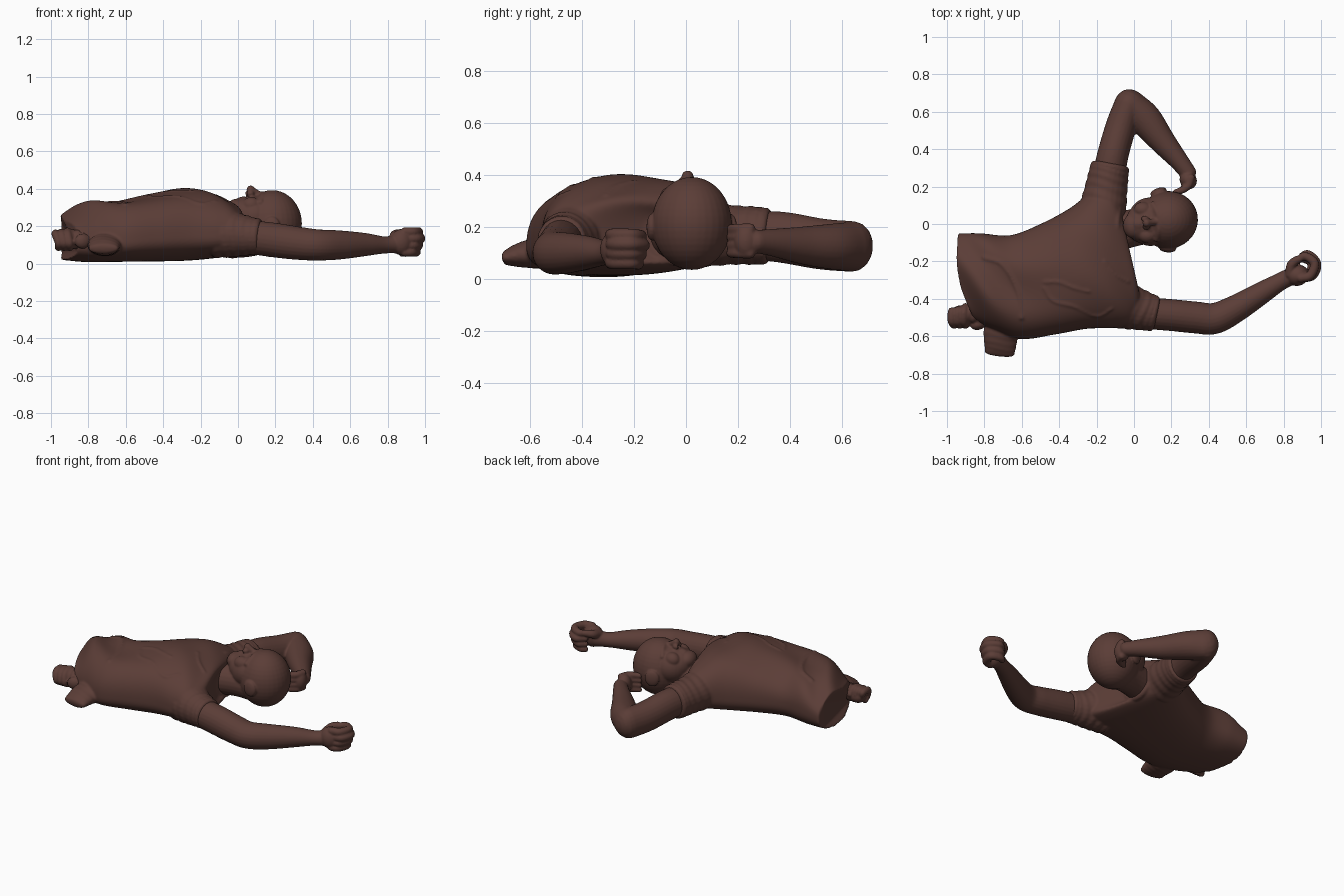
import bpy, bmesh, math
from mathutils import Vector, Matrix
from mathutils.bvhtree import BVHTree

brown = bpy.data.materials.new("dark brown")
brown.diffuse_color = (0.105, 0.047, 0.038, 1)


def spline(pts, n):
    """Catmull-Rom samples through rows of numbers."""
    P = [Vector(p) for p in pts]
    P = [2 * P[0] - P[1]] + P + [2 * P[-1] - P[-2]]
    out = []
    for i in range(1, len(P) - 2):
        a, b, c, d = P[i - 1:i + 3]
        for k in range(n):
            t = k / n
            out.append(0.5 * (2 * b + (c - a) * t + (2 * a - 5 * b + 4 * c - d) * t * t
                              + (3 * b - a - 3 * c + d) * t ** 3))
    return out + [P[-2]]


def loft(bm, rings):
    rows = [[bm.verts.new(p) for p in r] for r in rings]
    n = len(rows[0])
    faces = [bm.faces.new((a[i], a[(i + 1) % n], b[(i + 1) % n], b[i]))
             for a, b in zip(rows, rows[1:]) for i in range(n)]
    faces += [bm.faces.new(rows[0][::-1]), bm.faces.new(rows[-1])]
    bmesh.ops.recalc_face_normals(bm, faces=faces)


def tube(bm, pts, ref=(0, 0, 1), wrinkle=0.0, n=8, sides=24, cap=0.8):
    """Round-ended limb; rows are x, y, z, side radius, up radius."""
    S = spline([p if len(p) == 5 else (*p, p[3]) for p in pts], n)
    C = [Vector(s[:3]) for s in S]
    rings = []

    def ring(i, push, scale):
        t = (C[min(i + 1, len(C) - 1)] - C[max(i - 1, 0)]).normalized()
        side = t.cross(Vector(ref)).normalized()
        up = side.cross(t)
        r = []
        for k in range(sides):
            a = 2 * math.pi * k / sides
            w = 1 + wrinkle * math.sin(i * 1.5 + 1.5 * math.sin(a * 2))
            r.append(C[i] + t * push * S[i][3] + (side * math.cos(a) * S[i][3]
                     + up * math.sin(a) * S[i][4]) * scale * w)
        rings.append(r)

    angles = [math.radians(d) for d in (85, 65, 45, 22)]
    for a in angles:
        ring(0, -cap * math.sin(a), math.cos(a))
    for i in range(len(C)):
        ring(i, 0, 1)
    for a in angles[::-1]:
        ring(len(C) - 1, cap * math.sin(a), math.cos(a))
    loft(bm, rings)


def blob(bm, c, r, turn=0):
    m = Matrix.Translation(c) @ Matrix.Rotation(math.radians(turn), 4, 'Z') @ Matrix.Diagonal((*r, 1))
    bmesh.ops.create_uvsphere(bm, u_segments=32, v_segments=20, radius=1, matrix=m)


def finish(bm, name, voxel=0.008, smooth=3):
    """Fuse the overlapping pieces into one soft surface."""
    me = bpy.data.meshes.new(name)
    bm.to_mesh(me)
    bm.free()
    ob = bpy.data.objects.new(name, me)
    bpy.context.collection.objects.link(ob)
    me.materials.append(brown)
    me.polygons.foreach_set("use_smooth", [True] * len(me.polygons))
    m = ob.modifiers.new("fuse", 'REMESH')
    m.mode, m.voxel_size, m.use_smooth_shade = 'VOXEL', voxel, True
    s = ob.modifiers.new("soften", 'SMOOTH')
    s.factor, s.iterations = 0.5, smooth


# Shirt body: sections from hem to neck
# left x,y / right x,y / left mid z, right mid z / top z, bottom z / bow
sections = [
    (-.94, -.05, -.85, -.52, .13, .10, .25, .02, -.045),
    (-.82, -.05, -.74, -.57, .15, .10, .325, .008, -.02),
    (-.66, -.06, -.60, -.615, .15, .12, .335, .01, 0),
    (-.50, .00, -.42, -.59, .15, .14, .37, .012, 0),
    (-.35, .08, -.25, -.56, .15, .15, .40, .015, 0),
    (-.24, .16, -.10, -.555, .16, .15, .385, .025, 0),
    (-.14, .20, .00, -.53, .165, .15, .34, .04, 0),
    (-.08, .11, .04, -.42, .165, .15, .30, .06, 0),
    (-.07, .04, -.045, -.17, .165, .16, .25, .09, .0)]
bm = bmesh.new()
rings = []
for s in spline(sections, 10):
    ring = []
    for k in range(96):
        a = 2 * math.pi * k / 96
        c, h = math.cos(a), math.sin(a)
        u = (1 - math.copysign(abs(c) ** .85, c)) / 2
        x = s[0] + (s[2] - s[0]) * u + s[8] * math.sin(math.pi * u)
        y = s[1] + (s[3] - s[1]) * u
        zm = s[4] + (s[5] - s[4]) * u
        z = zm + (s[6] - zm if h > 0 else zm - s[7]) * math.copysign(abs(h) ** .8, h)
        # cloth folds, stronger toward the hem
        if h > 0:
            f = .004 + .014 * max(0, (-.4 - x) / .5)
            z += f * h * math.sin(20 * y + 14 * x + 2 * math.sin(7 * x))
        ring.append((x, y, z))
    rings.append(ring)
loft(bm, rings)
tree = BVHTree.FromBMesh(bm)


def fold(pts, r):
    """Raised crease lying on the shirt front."""
    row = []
    for x, y in pts:
        hit = tree.ray_cast(Vector((x, y, 1)), Vector((0, 0, -1)))[0]
        if hit:
            row.append((x, y, hit.z - r * .45, r))
    tube(bm, row, sides=12)


fold([(-.48, -.31), (-.40, -.31), (-.32, -.34), (-.24, -.36)], .010)
fold([(-.48, -.34), (-.43, -.41), (-.32, -.44), (-.20, -.49), (-.12, -.45)], .010)
fold([(-.80, -.18), (-.70, -.22), (-.62, -.36), (-.60, -.50)], .016)
fold([(-.16, -.20), (-.10, -.27), (-.03, -.31)], .010)
# Loose hem flap spread on the ground
tube(bm, [(-.69, -.50, .11, .10, .07), (-.71, -.58, .10, .095, .06), (-.715, -.65, .09, .085, .045),
          (-.72, -.695, .08, .08, .028)], wrinkle=.02, cap=.15)
# Sleeves
tube(bm, [(-.17, .06, .175, .13), (-.15, .18, .17, .115), (-.135, .27, .167, .107, .112),
          (-.127, .315, .165, .103, .108)], wrinkle=.022, cap=.15)
tube(bm, [(-.12, -.42, .16, .13), (-.02, -.445, .155, .12), (.07, -.47, .147, .102),
          (.115, -.48, .145, .095)], wrinkle=.025, cap=.15)
# Collar
tube(bm, [(-.075 - .02 * math.sin(a), -.035 + .12 * math.cos(a), .19 + .12 * math.sin(a), .02)
          for a in [i * math.pi / 8 for i in range(17)]], ref=(1, 0, 0), n=3, sides=12)
finish(bm, "shirt", .008, 2)

# Bunched fist at the hip
bm = bmesh.new()
tube(bm, [(-.72, -.50, .12, .06), (-.80, -.485, .125, .055), (-.87, -.48, .13, .052), (-.92, -.485, .125, .05)],
     wrinkle=.06)
for k in range(3):
    tube(bm, [(-.90 - .034 * k, -.44 - .015 * k, .135, .02), (-.91 - .032 * k, -.47, .17 - .006 * k, .022),
              (-.91 - .032 * k, -.52, .155, .022), (-.90 - .03 * k, -.54, .11, .02),
              (-.90 - .03 * k, -.51, .085, .02)], ref=(1, 0, 0), sides=14)
blob(bm, (-.93, -.485, .12), (.05, .05, .045))
blob(bm, (-.81, -.44, .14), (.05, .03, .045), -20)
blob(bm, (-.83, -.535, .12), (.045, .03, .04), 20)
finish(bm, "hip_bundle", .006)

# Bent arm with hand behind the head
bm = bmesh.new()
tube(bm, [(-.14, .22, .165, .09), (-.115, .36, .162, .084, .098), (-.07, .52, .135, .082, .098),
          (-.026, .643, .125, .078, .098)], cap=1)
tube(bm, [(-.018, .645, .125, .075, .095), (.06, .56, .125, .087, .088), (.15, .445, .13, .07, .072),
          (.238, .34, .14, .052, .054), (.292, .27, .145, .044)])
blob(bm, (.29, .235, .145), (.045, .05, .065), 30)
for k in range(4):
    z = .10 + .031 * k
    tube(bm, [(.305, .25, z, .022), (.29, .205, z, .021), (.25, .178, z, .019), (.22, .17, z, .016)],
         sides=12, n=5)
finish(bm, "bent_arm", .007)

# Outstretched arm
bm = bmesh.new()
tube(bm, [(.05, -.475, .145, .085, .09), (.20, -.487, .125, .085, .092), (.33, -.50, .108, .085, .088),
          (.43, -.505, .10, .083, .083), (.54, -.455, .10, .074, .078), (.68, -.37, .102, .06, .062),
          (.78, -.31, .10, .048, .046), (.85, -.275, .105, .047, .05)])
# Curled hand
blob(bm, (.875, -.275, .115), (.062, .055, .07), 25)
for k in range(4):
    z = .062 + .036 * k
    o = .012 * abs(k - 2)
    tube(bm, [(.89, -.29, z, .024), (.955 - o, -.275, z, .025), (.977 - o, -.21, z, .024),
              (.925 - o, -.16 - o, z - .004, .022), (.875, -.195, z - .008, .018)], sides=14, n=6)
tube(bm, [(.835, -.27, .14, .028), (.842, -.22, .155, .026), (.87, -.19, .165, .021)], sides=14)
finish(bm, "outstretched_arm", .006, 2)

# Head: skull, face, jaw, neck
bm = bmesh.new()
blob(bm, (.182, .022, .214), (.16, .154, .179), 8)
blob(bm, (.085, .012, .25), (.118, .13, .115), 8)
blob(bm, (.035, .0, .265), (.078, .102, .09), 8)
blob(bm, (-.008, -.012, .297), (.05, .066, .05), 8)
tube(bm, [(.14, .01, .16, .105), (.02, -.015, .17, .10), (-.13, -.05, .17, .105)])
# Brow, nose, lips, cheeks, eyelids
tube(bm, [(.12, -.08, .325, .018), (.135, -.03, .358, .02), (.138, .02, .366, .02),
          (.125, .065, .358, .02), (.10, .105, .325, .018)], sides=12)
tube(bm, [(.135, .015, .362, .018), (.098, .01, .378, .018), (.065, .006, .397, .023)], sides=14)
for s in (-1, 1):
    blob(bm, (.062 - .004 * s, .006 + s * .022, .375), (.02, .015, .017))
    blob(bm, (.06 - .012 * s, .008 + s * .068, .312), (.05, .042, .044))
    blob(bm, (.105 - .008 * s, .012 + s * .05, .338), (.022, .032, .02))
    # Ear
    blob(bm, (.155 - .025 * s, .02 + s * .152, .2), (.045, .02, .052), 8 + 12 * s)
for x, z in [(.028, .347), (.010, .342)]:
    tube(bm, [(x + .004, -.045, z - .016, .010), (x, 0, z, .014), (x - .004, .04, z - .016, .010)], sides=12)
finish(bm, "head", .006, 3)
